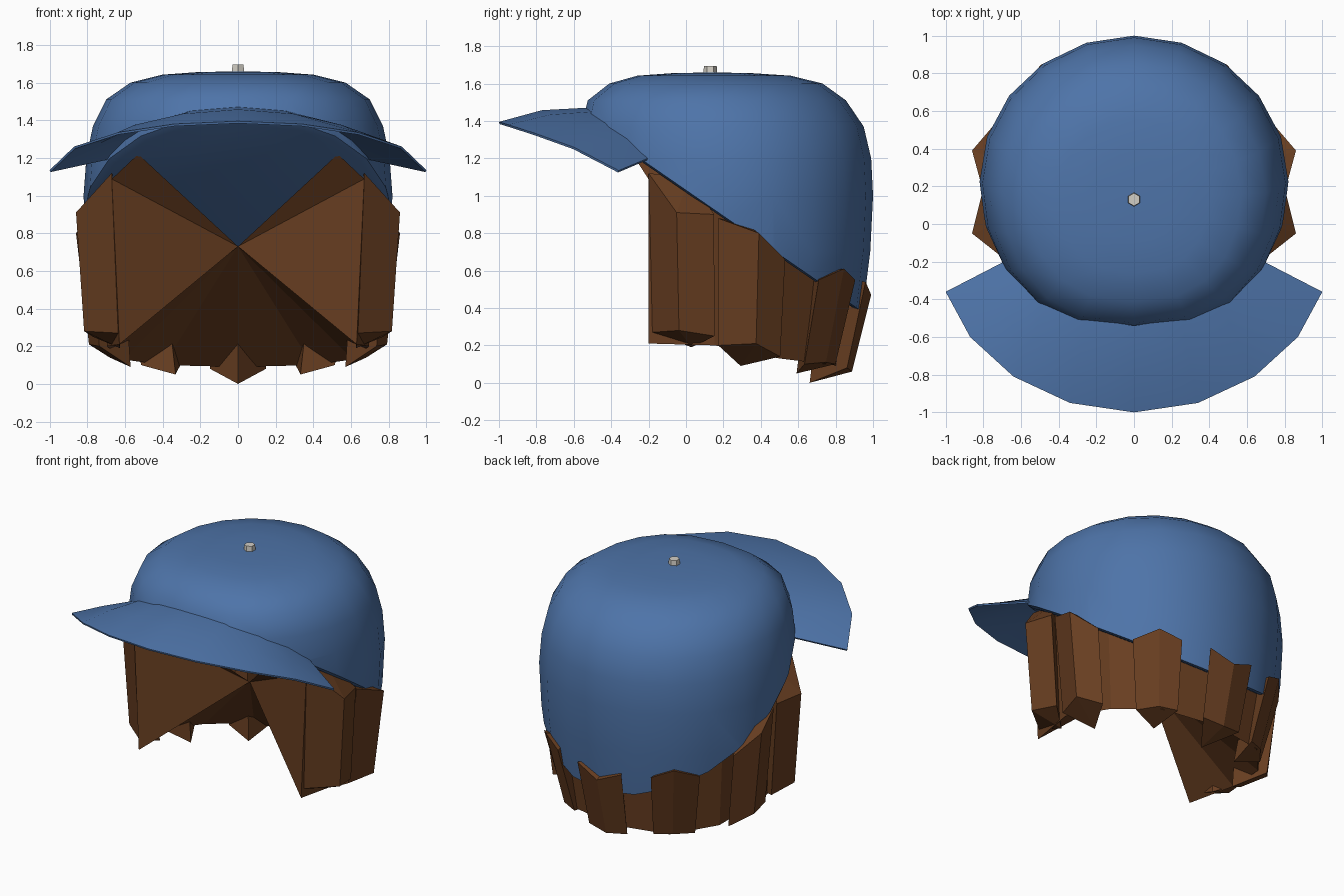
import bpy, bmesh, math
from mathutils import Vector

if "Cube" in bpy.data.objects:
    bpy.data.objects.remove(bpy.data.objects["Cube"])


def material(name, rgb):
    m = bpy.data.materials.new(name)
    m.diffuse_color = (*rgb, 1)
    m.use_nodes = True
    m.node_tree.nodes["Principled BSDF"].inputs["Base Color"].default_value = m.diffuse_color
    return m


BLUE = material("cap_blue", (0.076, 0.174, 0.395))
BROWN = material("hair_brown", (0.138, 0.048, 0.015))
GREY = material("button_grey", (0.65, 0.62, 0.56))


def finish(name, bm, mat, smooth=None):
    bmesh.ops.recalc_face_normals(bm, faces=bm.faces)
    me = bpy.data.meshes.new(name)
    bm.to_mesh(me)
    bm.free()
    me.materials.append(mat)
    ob = bpy.data.objects.new(name, me)
    bpy.context.collection.objects.link(ob)
    if smooth:
        bpy.ops.object.select_all(action='DESELECT')
        ob.select_set(True)
        bpy.context.view_layer.objects.active = ob
        bpy.ops.object.shade_smooth_by_angle(angle=math.radians(smooth))
    return ob


def from_data(name, verts, faces, mat, smooth=None, thickness=0):
    bm = bmesh.new()
    vs = [bm.verts.new(v) for v in verts]
    for f in faces:
        bm.faces.new([vs[i] for i in f])
    if thickness:
        bmesh.ops.recalc_face_normals(bm, faces=bm.faces)
        bmesh.ops.solidify(bm, geom=bm.faces[:], thickness=thickness)
    return finish(name, bm, mat, smooth)


# Cap dome: rings (x radius, y radius, y centre, z), fuller at the front,
# cut by a sloping plane
SEG = 20
profile = [(0.22, 0.22, 0.14, 1.655), (0.40, 0.41, 0.15, 1.642), (0.57, 0.57, 0.16, 1.60),
           (0.70, 0.69, 0.165, 1.51), (0.77, 0.755, 0.195, 1.37), (0.805, 0.775, 0.215, 1.2),
           (0.82, 0.775, 0.225, 1.0), (0.805, 0.76, 0.225, 0.7), (0.755, 0.71, 0.225, 0.3)]


def ring_point(rx, ry, cy, z, a):
    s, c = math.sin(a), math.cos(a)
    if c < -1e-6 and abs(s) > 1e-6:
        s = math.copysign(abs(s) ** 0.78, s)
    return (rx * s, cy + ry * c, z)


bm = bmesh.new()
rings = [[bm.verts.new(ring_point(*p, math.tau * i / SEG)) for i in range(SEG)] for p in profile]
top = bm.verts.new((0, 0.14, 1.66))
for i in range(SEG):
    j = (i + 1) % SEG
    bm.faces.new((top, rings[0][i], rings[0][j]))
    for a, b in zip(rings, rings[1:]):
        bm.faces.new((a[i], b[i], b[j], a[j]))
bmesh.ops.bisect_plane(bm, geom=bm.verts[:] + bm.edges[:] + bm.faces[:], dist=1e-5,
                       plane_co=(0, 0, 1.03), plane_no=Vector((0, -0.69, -1)).normalized(),
                       clear_outer=True)
# Closed underside, tucked slightly in at the rim
bmesh.ops.contextual_create(bm, geom=[e for e in bm.edges if e.is_boundary])
bmesh.ops.recalc_face_normals(bm, faces=bm.faces)
under = max(bm.faces, key=lambda f: f.calc_area())
bmesh.ops.inset_region(bm, faces=[under], thickness=0.04, depth=0.01)
finish("cap_dome", bm, BLUE, 40)

# Brim: inner, slightly raised middle and outer rows from one side to the other
inner = [(0, -0.54, 1.47), (0.25, -0.50, 1.45), (0.46, -0.42, 1.39),
         (0.60, -0.31, 1.305), (0.70, -0.205, 1.20)]
outer = [(0, -1, 1.395), (0.34, -0.95, 1.38), (0.64, -0.81, 1.335),
         (0.87, -0.60, 1.26), (1, -0.36, 1.135)]
mid = [tuple((p + q) / 2 + (0.025 * (1 - k / 4) if n == 2 else 0)
             for n, (p, q) in enumerate(zip(a, b)))
       for k, (a, b) in enumerate(zip(inner, outer))]
verts = []
for row in (inner, mid, outer):
    verts += [(-x, y, z) for x, y, z in row[:0:-1]] + row
faces = [(9 * r + i, 9 * r + i + 1, 9 * r + i + 10, 9 * r + i + 9)
         for r in range(2) for i in range(8)]
from_data("cap_brim", verts, faces, BLUE, 40, 0.012)

# Button on the crown
bm = bmesh.new()
bmesh.ops.create_cone(bm, cap_ends=True, segments=6, radius1=0.038, radius2=0.034, depth=0.05)
bmesh.ops.translate(bm, verts=bm.verts, vec=(0, 0.13, 1.67))
finish("cap_button", bm, GREY)


# Hair shell: outer wall plus a recessed fan that meets at one point inside
def cap_line(y):
    return 1.03 - 0.69 * y


half = [(0.67, -0.2, 0.21), (0.74, 0.15, 0.2), (0.65, 0.52, 0.13), (0.42, 0.78, 0.1)]
wall = half + [(0, 0.86, 0.09)] + [(-x, y, z) for x, y, z in half[::-1]]
n = len(wall)
low = [(x * 0.94, 0.2 + (y - 0.2) * (0.94 if y > 0 else 1), z) for x, y, z in wall]
high = [(x, y, cap_line(y) + (0.07 if y > 0 else -0.08)) for x, y, z in wall]
verts = low + high + [(0, 0.13, 0.73), (0.53, -0.285, 1.22), (-0.53, -0.285, 1.22)]
apex, right_tip, left_tip = 2 * n, 2 * n + 1, 2 * n + 2
faces = [(i, i + 1, n + i + 1, n + i) for i in range(n - 1)]
faces += [(i + 1, i, apex) for i in range(n - 1)]
faces += [(0, n, apex), (n, right_tip, apex), (n, n + 1, right_tip),
          (n - 1, apex, 2 * n - 1), (2 * n - 1, apex, left_tip), (2 * n - 1, left_tip, 2 * n - 2)]
from_data("hair_shell", verts, faces, BROWN)


# Hair locks: four-cornered ridged prisms; corners are (x, y, bottom z, top z)
def lock(name, corners, taper, side=1):
    bottom = [(side * x * taper, 0.2 + (y - 0.2) * taper, b) for x, y, b, t in corners]
    upper = [(side * x, y, t) for x, y, b, t in corners]
    faces = [(i, (i + 1) % 4, 4 + (i + 1) % 4, 4 + i) for i in range(4)]
    faces += [(0, 1, 3), (1, 2, 3), (4, 5, 7), (5, 6, 7)]
    from_data(name, bottom + upper, faces, BROWN)


side_locks = {
    "front_lock": ([(0.67, -0.2, 0.27, 1.12), (0.86, -0.05, 0.28, 0.91),
                    (0.81, 0.15, 0.25, 0.90), (0.66, 0.02, 0.19, 1.10)], 0.95),
    "side_lock": ([(0.80, 0.17, 0.20, 0.88), (0.86, 0.39, 0.21, 0.80),
                   (0.74, 0.53, 0.14, 0.66), (0.62, 0.30, 0.09, 0.86)], 0.92),
    "rear_lock": ([(0.605, 0.71, 0.10, 0.55), (0.495, 0.845, 0.11, 0.61),
                   (0.36, 0.905, 0.10, 0.55), (0.39, 0.66, 0.05, 0.58)], 0.85),
}
for name, (corners, taper) in side_locks.items():
    lock("right_" + name, corners, taper)
    lock("left_" + name, corners, taper, -1)
lock("back_lock", [(0.17, 0.96, 0.08, 0.54), (0, 0.99, 0.06, 0.47),
                   (-0.17, 0.96, 0.08, 0.54), (0, 0.73, 0, 0.55)], 0.87)
